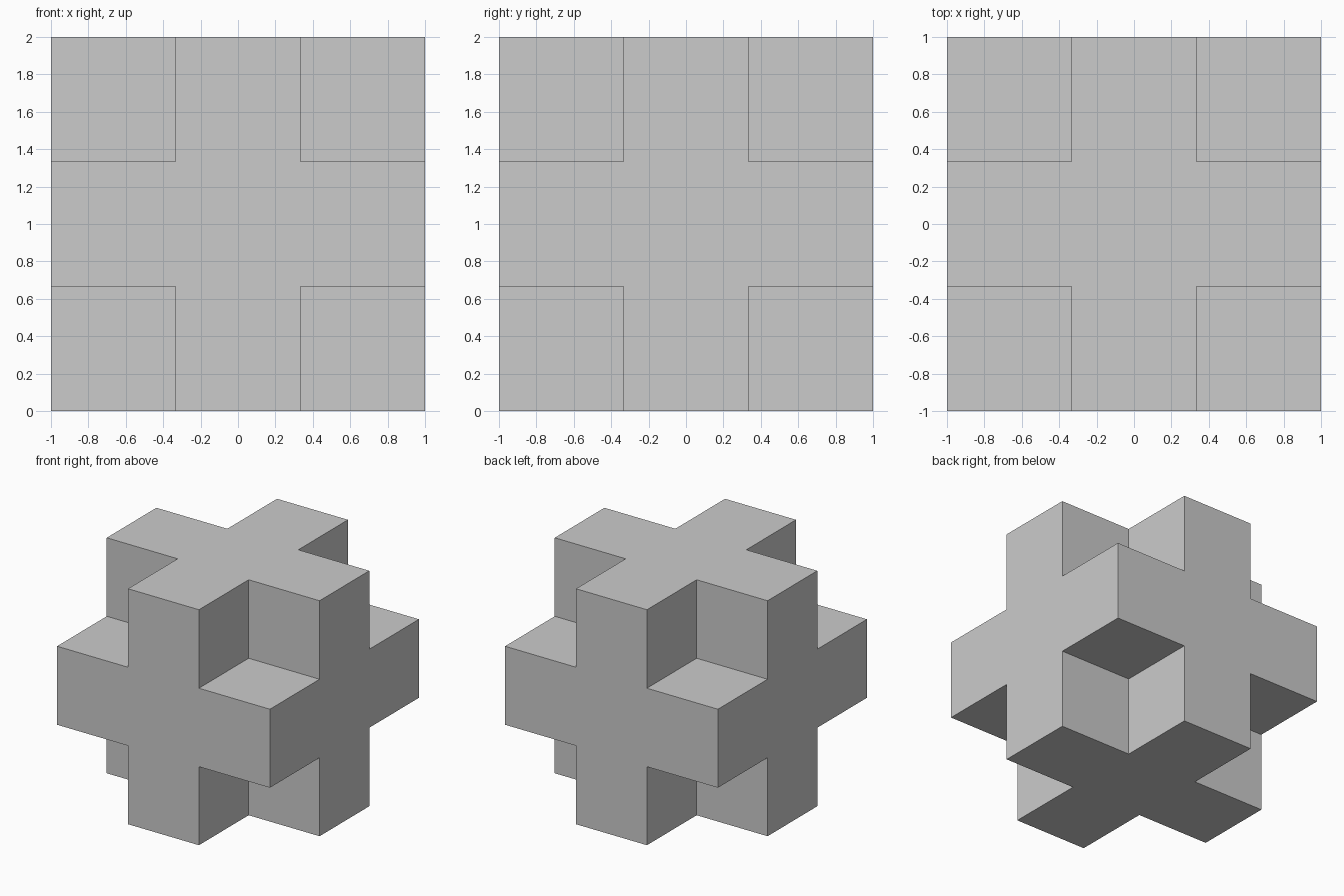
import bpy, bmesh
from itertools import product
from mathutils import Vector

if "Cube" in bpy.data.objects:
    bpy.data.objects.remove(bpy.data.objects["Cube"])

CELL = 2 / 3

# 3 x 3 x 3 block with the eight corner cells left out
cells = {c for c in product((-1, 0, 1), repeat=3) if 0 in c}

bm = bmesh.new()


def add_face(cell, axis, sign):
    """Outer square of one cell, facing along the given axis."""
    u, v = (axis + 1) % 3, (axis + 2) % 3
    corners = [(-1, -1), (1, -1), (1, 1), (-1, 1)][::sign]
    verts = []
    for a, b in corners:
        p = Vector(cell)
        p[axis] += sign * 0.5
        p[u] += a * 0.5
        p[v] += b * 0.5
        verts.append(bm.verts.new(p * CELL + Vector((0, 0, 1))))
    bm.faces.new(verts)


# Only the exposed sides of each cell become faces
for cell in sorted(cells):
    for axis, sign in product(range(3), (-1, 1)):
        neighbour = list(cell)
        neighbour[axis] += sign
        if tuple(neighbour) not in cells:
            add_face(cell, axis, sign)

# Weld the skin and merge flush squares into cross-shaped faces
bmesh.ops.remove_doubles(bm, verts=bm.verts, dist=1e-4)
bmesh.ops.dissolve_limit(bm, angle_limit=0.01, verts=bm.verts, edges=bm.edges)
bmesh.ops.recalc_face_normals(bm, faces=bm.faces)

mesh = bpy.data.meshes.new("notched_cube")
bm.to_mesh(mesh)
bm.free()
bpy.context.collection.objects.link(bpy.data.objects.new("notched_cube", mesh))
